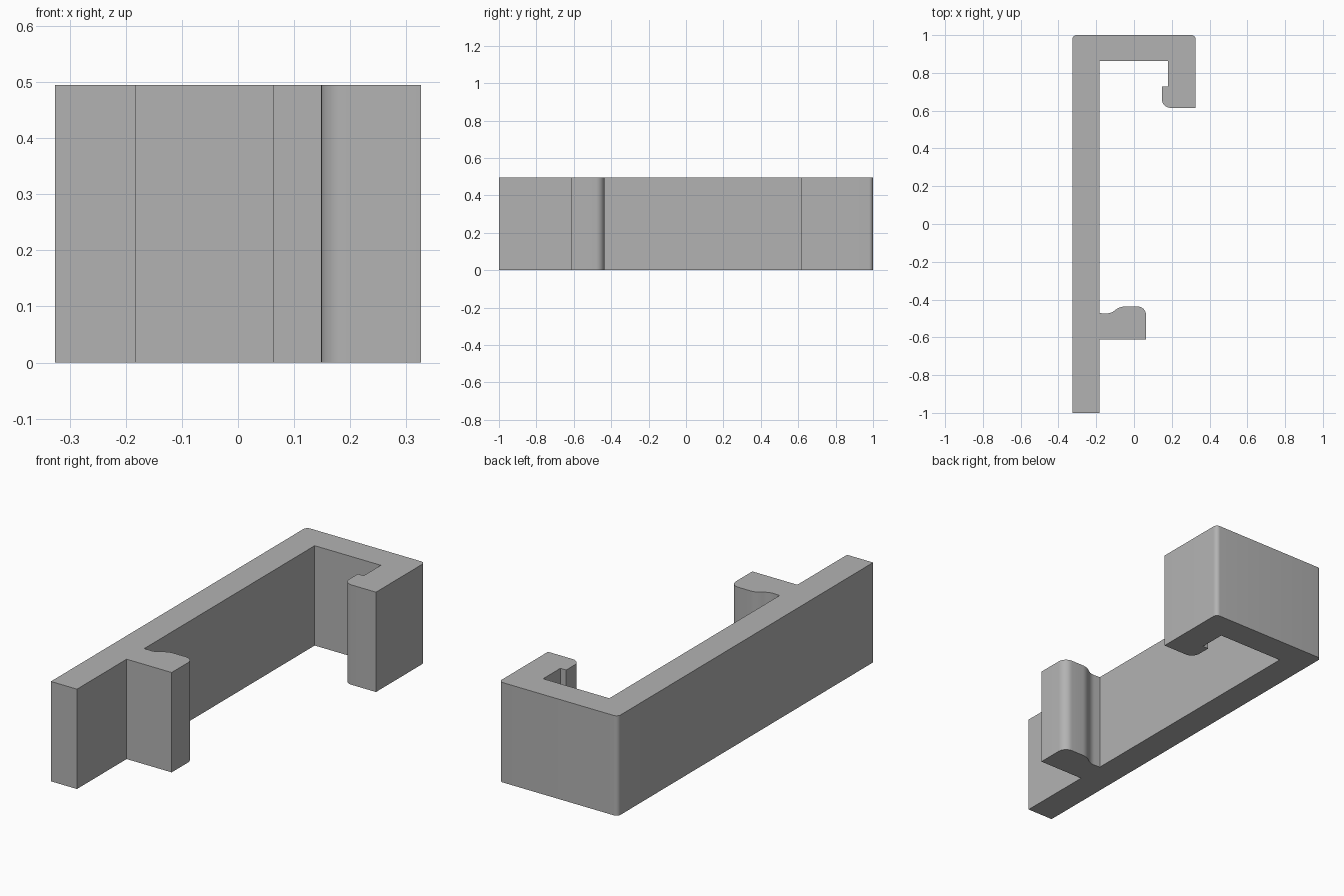
import bpy, bmesh, math
from mathutils import Vector

cube = bpy.data.objects.get("Cube")
if cube:
    bpy.data.objects.remove(cube)

HEIGHT = 0.495

# Plain grey material
grey = bpy.data.materials.new("plain grey")
grey.use_nodes = True
colour = (0.45, 0.45, 0.45, 1)
grey.diffuse_color = colour
grey.node_tree.nodes["Principled BSDF"].inputs["Base Color"].default_value = colour


def rounded(corners, steps=8):
    """Return the outline with each (x, y, radius) corner filleted."""
    out = []
    for i, (x, y, r) in enumerate(corners):
        p = Vector((x, y))
        if r == 0:
            out.append(p)
            continue
        before = (Vector(corners[i - 1][:2]) - p).normalized()
        after = (Vector(corners[(i + 1) % len(corners)][:2]) - p).normalized()
        half = before.angle(after) / 2
        centre = p + (before + after).normalized() * (r / math.sin(half))
        start = p + before * (r / math.tan(half)) - centre
        end = p + after * (r / math.tan(half)) - centre
        sweep = start.angle(end)
        for k in range(steps + 1):
            t = k / steps
            out.append(centre + (start * math.sin((1 - t) * sweep)
                                 + end * math.sin(t * sweep)) / math.sin(sweep))
    return out


# Outline: long wall, ridged tab, then the hooked end
wall = [(-0.326, -1, 0), (-0.183, -1, 0)]
tab = [(-0.183, -0.611, 0), (0.064, -0.611, 0), (0.064, -0.437, 0.045),
       (-0.075, -0.437, 0.08), (-0.125, -0.475, 0.07), (-0.183, -0.472, 0)]
hook = [(-0.183, 0.862, 0), (0.18, 0.862, 0), (0.18, 0.727, 0),
        (0.148, 0.727, 0), (0.148, 0.615, 0.045), (0.326, 0.615, 0),
        (0.326, 1, 0.022), (-0.326, 1, 0.022)]

# Extrude the outline to full height
bm = bmesh.new()
base = bm.faces.new([bm.verts.new((p.x, p.y, 0)) for p in rounded(wall + tab + hook)])
top = bmesh.ops.extrude_face_region(bm, geom=[base], use_keep_orig=True)["geom"]
bmesh.ops.translate(bm, vec=(0, 0, HEIGHT),
                    verts=[v for v in top if isinstance(v, bmesh.types.BMVert)])
bmesh.ops.recalc_face_normals(bm, faces=bm.faces)
mesh = bpy.data.meshes.new("hook_bracket")
bm.to_mesh(mesh)
bm.free()
mesh.materials.append(grey)

bracket = bpy.data.objects.new("hook_bracket", mesh)
bpy.context.collection.objects.link(bracket)
bpy.ops.object.select_all(action="DESELECT")
bracket.select_set(True)
bpy.context.view_layer.objects.active = bracket
bpy.ops.object.shade_smooth_by_angle(angle=math.radians(30))
